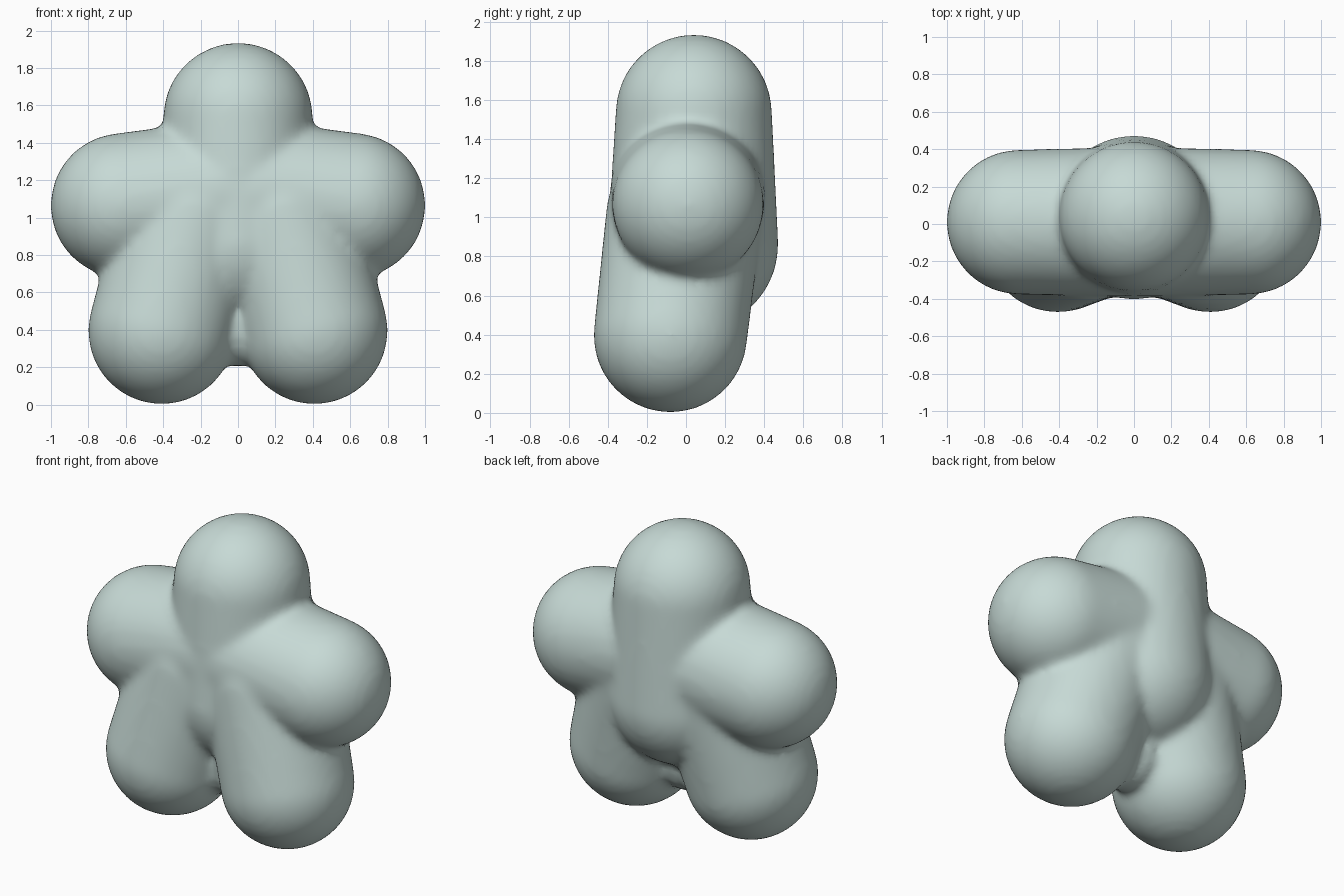
import bpy, bmesh
from mathutils import Matrix, Vector

if "Cube" in bpy.data.objects:
    bpy.data.objects.remove(bpy.data.objects["Cube"])

bm = bmesh.new()


def limb(a, ra, b, rb):
    """Tapered capsule: convex hull around two spheres."""
    part = bmesh.new()
    for p, r in ((a, ra), (b, rb)):
        bmesh.ops.create_icosphere(part, subdivisions=4, radius=r,
                                   matrix=Matrix.Translation(Vector(p)))
    hull = bmesh.ops.convex_hull(part, input=part.verts[:])
    junk = {g for g in hull["geom_interior"] + hull["geom_unused"]
            if isinstance(g, bmesh.types.BMVert)}
    bmesh.ops.delete(part, geom=list(junk), context='VERTS')
    bmesh.ops.recalc_face_normals(part, faces=part.faces[:])
    tmp = bpy.data.meshes.new("limb")
    part.to_mesh(tmp)
    part.free()
    bm.from_mesh(tmp)
    bpy.data.meshes.remove(tmp)


# Top point running down into the body and back ridge
limb((0, 0.04, 1.535), 0.40, (0, 0.035, 0.86), 0.438)

# Side points and lower points, mirrored
for s in (-1, 1):
    limb((s * 0.615, 0.01, 1.065), 0.387, (s * 0.1, 0.01, 1.12), 0.40)
    limb((s * 0.408, -0.08, 0.395), 0.393, (s * 0.24, -0.01, 1.0), 0.40)

# Small web between the lower points
web = Matrix.Translation((0, -0.04, 0.42)) @ Matrix.Diagonal((0.16, 0.2, 0.22, 1))
bmesh.ops.create_icosphere(bm, subdivisions=3, radius=1, matrix=web)

mesh = bpy.data.meshes.new("star_body")
bm.to_mesh(mesh)
bm.free()
star = bpy.data.objects.new("star_body", mesh)
bpy.context.collection.objects.link(star)

mat = bpy.data.materials.new("pale grey green")
mat.diffuse_color = (0.57, 0.70, 0.67, 1)
mat.use_nodes = True
mat.node_tree.nodes["Principled BSDF"].inputs["Base Color"].default_value = mat.diffuse_color
mesh.materials.append(mat)

# Fuse the points into one soft skin
fuse = star.modifiers.new("fuse", 'REMESH')
fuse.mode = 'VOXEL'
fuse.voxel_size = 0.025
fuse.use_smooth_shade = True
soft = star.modifiers.new("soften", 'SMOOTH')
soft.factor = 0.5
soft.iterations = 10
